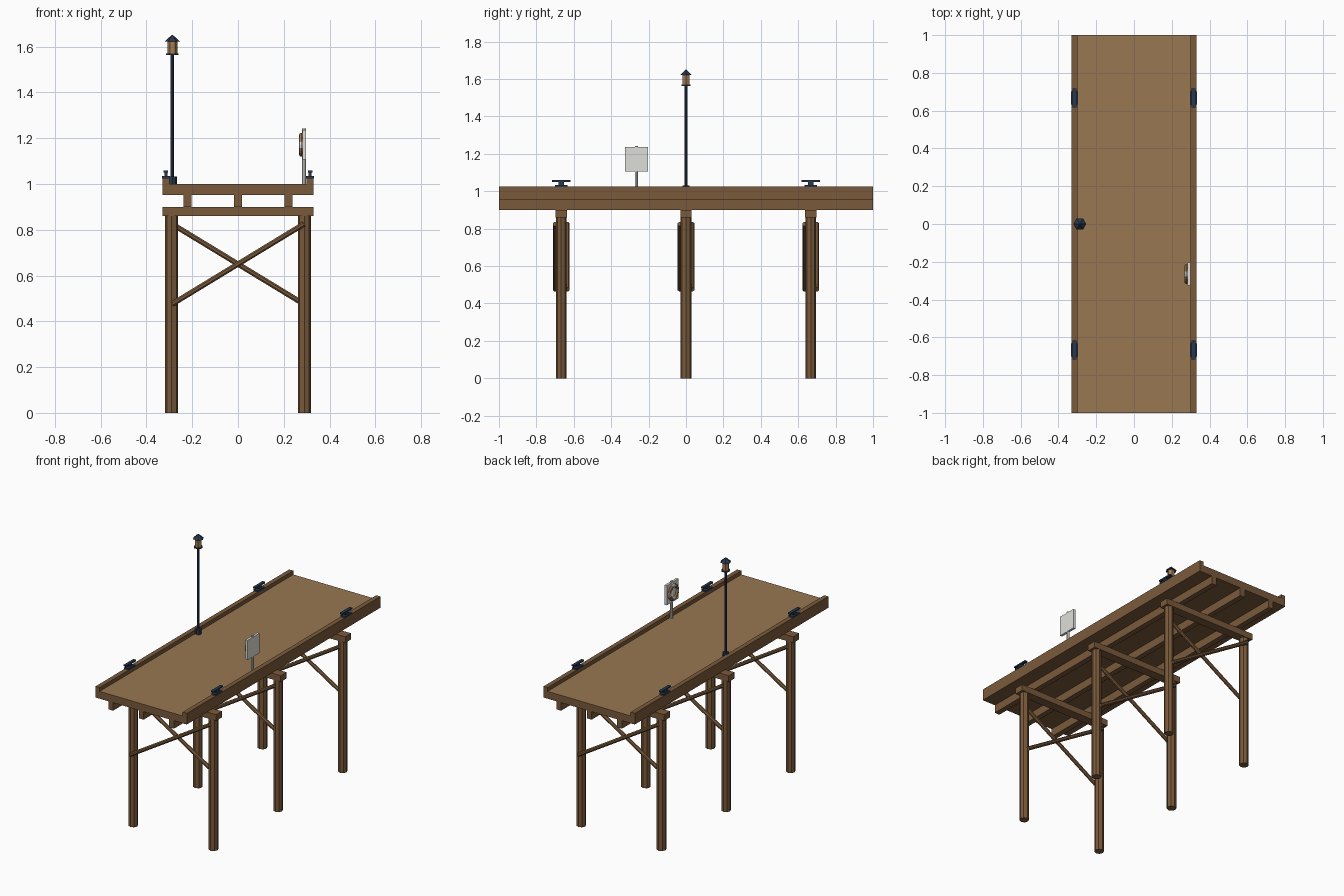
import bpy, bmesh, math
from mathutils import Vector

if "Cube" in bpy.data.objects:
    bpy.data.objects.remove(bpy.data.objects["Cube"])


def mat(name, r, g, b):
    lin = [((c / 255 + 0.055) / 1.055) ** 2.4 for c in (r, g, b)]
    m = bpy.data.materials.new(name)
    m.diffuse_color = (*lin, 1)
    m.use_nodes = True
    m.node_tree.nodes["Principled BSDF"].inputs["Base Color"].default_value = m.diffuse_color
    return m


timber = mat("timber brown", 122, 90, 59)
decking = mat("deck tan", 152, 119, 82)
navy = mat("dark navy", 40, 56, 78)
pale = mat("pale grey", 222, 222, 217)
amber = mat("lantern tan", 165, 124, 82)


def add(name, verts, faces, *mats):
    me = bpy.data.meshes.new(name)
    me.from_pydata(verts, [], faces)
    bm = bmesh.new()
    bm.from_mesh(me)
    bmesh.ops.recalc_face_normals(bm, faces=bm.faces)
    bm.to_mesh(me)
    bm.free()
    for m in mats:
        me.materials.append(m)
    ob = bpy.data.objects.new(name, me)
    bpy.context.collection.objects.link(ob)
    return ob


def box(name, x, y, z, m):
    v = [(a, b, c) for a in x for b in y for c in z]
    f = [(0, 1, 3, 2), (4, 6, 7, 5), (0, 4, 5, 1), (2, 3, 7, 6), (0, 2, 6, 4), (1, 5, 7, 3)]
    return add(name, v, f, m)


def rod(name, p, q, r1, r2, n, m, turn=0.0):
    """Straight n-sided prism or cone frustum from p to q."""
    p, q = Vector(p), Vector(q)
    d = (q - p).normalized()
    u = Vector((0, 1, 0)).cross(d).normalized()
    w = d.cross(u)
    v = []
    for c, r in ((p, r1), (q, r2)):
        for i in range(n):
            a = 2 * math.pi * i / n + turn
            v.append(c + u * (r * math.cos(a)) + w * (r * math.sin(a)))
    f = [(i, (i + 1) % n, n + (i + 1) % n, n + i) for i in range(n)]
    f += [tuple(range(n)), tuple(range(n, 2 * n))]
    return add(name, v, f, m)


# Deck with raised curbs: one extruded profile, walking surface in tan
prof = [(-.33, .952), (.33, .952), (.33, 1.025), (.30, 1.025), (.30, 1.0),
        (-.30, 1.0), (-.30, 1.025), (-.33, 1.025)]
n = len(prof)
verts = [(x, y, z) for y in (-1, 1) for x, z in prof]
faces = [(i, (i + 1) % n, n + (i + 1) % n, n + i) for i in range(n)]
faces += [tuple(range(n)), tuple(range(n, 2 * n))]
deck = add("deck", verts, faces, timber, decking)
deck.data.polygons[4].material_index = 1

# Stringers under the deck
for x in (-.22, 0, .22):
    box("stringer", (x - .0175, x + .0175), (-1, 1), (.90, .952), timber)

# Support frames: cap beam, two piles, crossed braces
for y in (-.667, 0, .667):
    box("cap_beam", (-.33, .33), (y - .03, y + .03), (.86, .90), timber)
    for s in (-1, 1):
        rod("pile", (s * .29, y, 0), (s * .29, y, .86), .029, .029, 8, timber)
        rod("cross_brace", (s * .288, y + s * .033, .475), (-s * .288, y + s * .033, .825),
            .0125, .0125, 8, timber, math.pi / 8)

# Mooring cleats on the curbs
for x in (-.315, .315):
    for y in (-.667, .667):
        box("cleat_base", (x - .0175, x + .0175), (y - .034, y + .034), (1.024, 1.034), navy)
        box("cleat_stem", (x - .007, x + .007), (y - .014, y + .014), (1.034, 1.051), navy)
        box("cleat_bar", (x - .01, x + .01), (y - .05, y + .05), (1.05, 1.059), navy)

# Lamp post, hexagonal lantern
lx = -.287
for name, z1, z2, r1, r2, sides, m in (
        ("lamp_base", 1.0, 1.032, .02, .02, 8, navy),
        ("lamp_pole", 1.03, 1.566, .0085, .0085, 8, navy),
        ("lantern_tray", 1.563, 1.57, .028, .028, 6, navy),
        ("lantern_body", 1.57, 1.624, .022, .022, 6, amber),
        ("lantern_roof", 1.622, 1.65, .034, .003, 6, navy)):
    rod(name, (lx, 0, z1), (lx, 0, z2), r1, r2, sides, m)

# Life ring on its board
sy, sz = -.265, 1.171
rod("board_post", (.289, sy, 1.0), (.289, sy, 1.243), .009, .009, 8, pale)
box("board", (.282, .298), (sy - .061, sy + .061), (1.107, 1.236), pale)
N, M, R, r = 24, 8, .042, .0105
verts = []
for i in range(N):
    a = 2 * math.pi * i / N
    for j in range(M):
        b = 2 * math.pi * j / M
        d = R + r * math.cos(b)
        verts.append((.277 + r * math.sin(b), sy + d * math.cos(a), sz + d * math.sin(a)))
faces = [(i * M + j, (i + 1) % N * M + j, (i + 1) % N * M + (j + 1) % M, i * M + (j + 1) % M)
         for i in range(N) for j in range(M)]
ring = add("life_ring", verts, faces, amber, pale)
for k, p in enumerate(ring.data.polygons):  # four pale bands
    p.material_index = 1 if (k // M) % 6 in (0, 5) else 0
